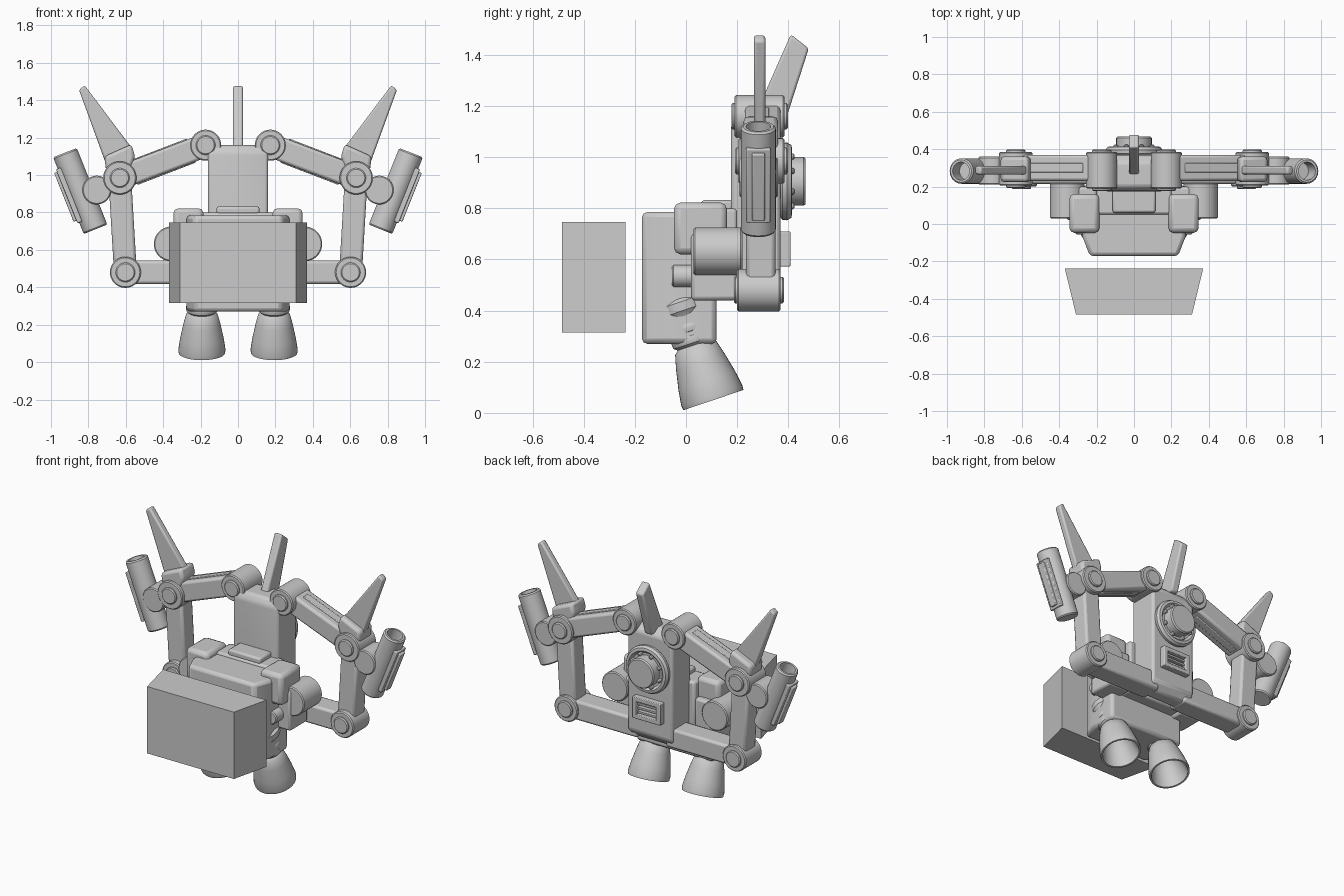
import bpy, bmesh, math
from mathutils import Vector, Matrix

cube = bpy.data.objects.get("Cube")
if cube:
    bpy.data.objects.remove(cube, do_unlink=True)

grey = bpy.data.materials.new("light_grey")
grey.use_nodes = True
grey.diffuse_color = (0.6, 0.6, 0.6, 1)
grey.node_tree.nodes["Principled BSDF"].inputs["Base Color"].default_value = (0.6, 0.6, 0.6, 1)


def finish(bm, name, bevel=0, mirror=False):
    bmesh.ops.recalc_face_normals(bm, faces=bm.faces)
    mesh = bpy.data.meshes.new(name)
    bm.to_mesh(mesh)
    bm.free()
    obj = bpy.data.objects.new(name, mesh)
    bpy.context.collection.objects.link(obj)
    mesh.materials.append(grey)
    if bevel:
        mod = obj.modifiers.new("bevel", 'BEVEL')
        mod.width, mod.segments, mod.limit_method = bevel, 2, 'ANGLE'
    if mirror:
        obj.modifiers.new("mirror", 'MIRROR')
    bpy.ops.object.select_all(action='DESELECT')
    obj.select_set(True)
    bpy.context.view_layer.objects.active = obj
    bpy.ops.object.shade_smooth_by_angle(angle=math.radians(35))
    return obj


def prism(name, pts, lo, hi, axis, bevel=0, mirror=False):
    """Extrude an outline along an axis; pts are the two other coordinates in xyz order."""
    bm = bmesh.new()
    rings = []
    for d in (lo, hi):
        ring = []
        for p in pts:
            co = list(p)
            co.insert("xyz".index(axis), d)
            ring.append(bm.verts.new(co))
        rings.append(ring)
        bm.faces.new(ring)
    n = len(pts)
    for i in range(n):
        j = (i + 1) % n
        bm.faces.new((rings[0][i], rings[0][j], rings[1][j], rings[1][i]))
    return finish(bm, name, bevel, mirror)


def box(name, x, y, z, bevel=0, mirror=False):
    pts = [(x[0], y[0]), (x[1], y[0]), (x[1], y[1]), (x[0], y[1])]
    return prism(name, pts, z[0], z[1], 'z', bevel, mirror)


def beam(name, a, b, width, y, bevel=0.015, mirror=True):
    """Bar between two xz points with a given width and depth."""
    a, b = Vector(a), Vector(b)
    side = (b - a).normalized().orthogonal() * width / 2
    return prism(name, [a + side, b + side, b - side, a - side], y[0], y[1], 'y', bevel, mirror)


def lathe(name, profile, origin, direction, mirror=False, steps=40):
    """Spin (radius, distance) points about a direction."""
    bm = bmesh.new()
    verts = [bm.verts.new((r, 0, t)) for r, t in profile]
    edges = [bm.edges.new(e) for e in zip(verts, verts[1:])]
    bmesh.ops.spin(bm, geom=verts + edges, axis=(0, 0, 1), cent=(0, 0, 0),
                   angle=math.tau, steps=steps)
    bmesh.ops.remove_doubles(bm, verts=bm.verts, dist=1e-4)
    turn = Vector((0, 0, 1)).rotation_difference(Vector(direction)).to_matrix().to_4x4()
    bm.transform(Matrix.Translation(origin) @ turn)
    return finish(bm, name, 0, mirror)


def drum(name, x, z, r, y, mirror=True):
    """Solid cylinder lying along y."""
    c, d = 0.006, y[1] - y[0]
    prof = [(0, 0), (r - c, 0), (r, c), (r, d - c), (r - c, d), (0, d)]
    return lathe(name, prof, (x, y[0], z), (0, 1, 0), mirror)


# Front block
prism("front_block", [(-.31, -.485), (.31, -.485), (.37, -.237), (-.37, -.237)], .315, .747, 'z')

# Main body
prism("body", [(-.235, -.172), (.235, -.172), (.275, -.07), (.275, .12), (-.275, .12), (-.275, -.07)],
      .27, .785, 'z', .02)
box("body_rear", (-.2, .2), (.05, .2), (.45, .8), .015)
box("body_top_plate", (-.115, .115), (.06, .185), (.79, .832), .012)

# Pods, boxes and tanks on the sides of the body
box("side_pod", (.185, .345), (-.047, .16), (.62, .822), .025, True)
box("side_box", (.2, .36), (.02, .2), (.44, .7), .015, True)
drum("side_tank", .357, .632, .093, (.03, .22))
drum("side_peg", .27, .535, .043, (-.055, .04))

# Rear column
prism("column", [(.175, .52), (.25, .42), (.33, .42), (.37, .47), (.37, 1.12), (.33, 1.16), (.2, 1.16), (.175, 1.12)],
      -.16, .16, 'x', .015)
prism("centre_fin", [(.255, 1.13), (.385, 1.13), (.48, 1.425), (.41, 1.48)], -.027, .027, 'x', .01)

# Round hatch with bolts
lathe("hatch_ring", [(0, 0), (.135, 0), (.15, .012), (.152, .03), (.142, .047), (.125, .05),
                     (.11, .036), (.095, .036), (.095, .095), (.088, .103), (0, .103)],
      (0, .365, .905), (0, 1, 0))
for i in range(8):
    a = math.tau * (i + .5) / 8
    drum("hatch_bolt", .105 * math.cos(a), .905 + .105 * math.sin(a), .012, (.39, .425), False)

# Vent: frame and slats
for s in (-1, 1):
    box("vent_side", (s * .085 - .016, s * .085 + .016), (.36, .408), (.572, .71), .004)
    z = .641 + s * .055
    box("vent_bar", (-.1, .1), (.36, .408), (z - .014, z + .014), .004)
for i in (-1, 0, 1):
    box("vent_slat", (-.075, .075), (.36, .395), (.634 + i * .027, .646 + i * .027))

# Arm joints and bars
shoulder, elbow, wrist = (.173, 1.16), (.632, .985), (.602, .48)
for name, p, r, y in (("shoulder", shoulder, .083, (.19, .385)),
                      ("elbow", elbow, .089, (.205, .385)),
                      ("lower_joint", wrist, .083, (.2, .37))):
    drum(name, *p, r, y)
    drum(name + "_cap", *p, .052, (y[0] - .013, y[1] + .013))
beam("upper_arm", shoulder, elbow, .125, (.23, .37))
beam("upper_arm_rail", (.25, 1.131), (.56, 1.012), .137, (.275, .325), .004)
beam("forearm", elbow, wrist, .122, (.235, .35))
beam("lower_arm", wrist, (.1, .48), .125, (.215, .355))

# Elbow fins on their mounts
prism("fin_mount", [(.585, .99), (.705, 1.02), (.715, 1.1), (.57, 1.165), (.55, 1.1)][::-1],
      .225, .36, 'y', .018, True)
prism("elbow_fin", [(.56, 1.135), (.71, 1.07), (.85, 1.455), (.82, 1.48)], .265, .31, 'y', .01, True)

# Outer tubes, open at the top, with side plate and pivot
top, low = Vector((.925, .283, 1.12)), Vector((.762, .283, .71))
axis = (top - low).normalized()
length = (top - low).length
lathe("outer_tube", [(0, 0), (.062, 0), (.068, .008), (.068, length - .008), (.06, length),
                     (.048, length), (.048, length - .1), (0, length - .1)], low, axis, True)
out = Vector((axis.z, 0, -axis.x))
for name, reach, half, y in (("tube_plate", .064, .155, (.235, .33)),
                             ("tube_rib", .08, .14, (.258, .308))):
    mid = (top + low) / 2 + out * reach
    a, b = mid - axis * half, mid + axis * half
    beam(name, (a.x, a.z), (b.x, b.z), .028, y, .005)
drum("tube_pivot", .755, .92, .077, (.21, .36))

# Tilted engine nozzles
bell = [(0, .17), (.05, .17), (.085, .12), (.113, 0), (.124, 0), (.126, .02), (.117, .08),
        (.1, .16), (.085, .215), (.07, .228), (.083, .238), (.086, .252), (.083, .267),
        (.072, .275), (.084, .285), (.087, .3), (.084, .315), (.074, .325), (.08, .345),
        (.098, .37), (.098, .405), (.08, .42), (0, .42)]
lathe("engine_nozzle", bell, (.193, .107, .05), (0, -.32, .947), True)
